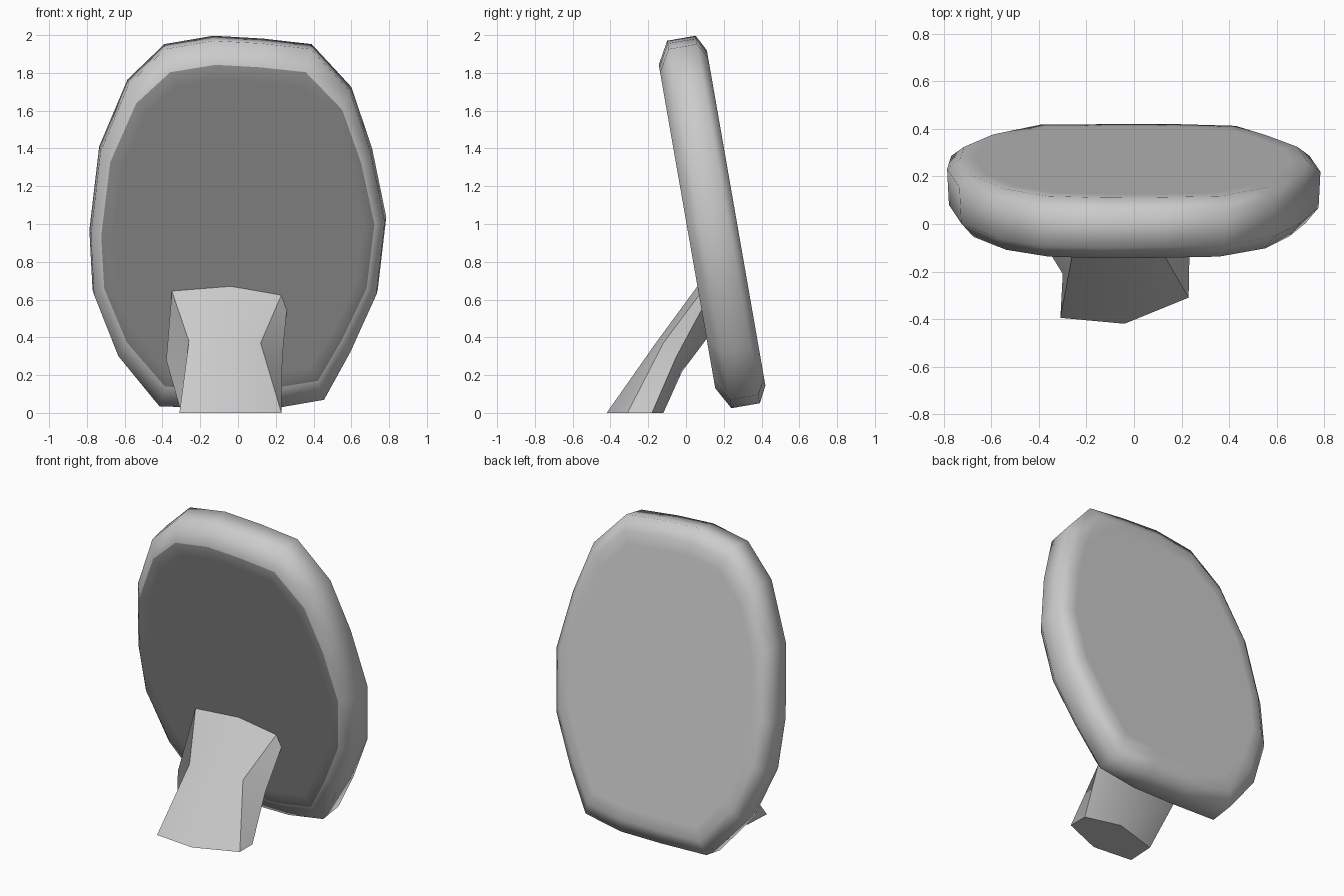
import bpy, bmesh, math
from mathutils import Vector

if "Cube" in bpy.data.objects:
    bpy.data.objects.remove(bpy.data.objects["Cube"])


def loft(name, rings, angle):
    """Skin a list of equal-length closed rings and cap both ends."""
    bm = bmesh.new()
    loops = [[bm.verts.new(p) for p in ring] for ring in rings]
    n = len(loops[0])
    for a, b in zip(loops, loops[1:]):
        for i in range(n):
            j = (i + 1) % n
            bm.faces.new((a[i], a[j], b[j], b[i]))
    bm.faces.new(loops[0])
    bm.faces.new(loops[-1])
    bmesh.ops.recalc_face_normals(bm, faces=bm.faces)
    mesh = bpy.data.meshes.new(name)
    bm.to_mesh(mesh)
    bm.free()
    obj = bpy.data.objects.new(name, mesh)
    bpy.context.collection.objects.link(obj)
    bpy.context.view_layer.objects.active = obj
    obj.select_set(True)
    bpy.ops.object.shade_smooth_by_angle(angle=math.radians(angle))
    obj.select_set(False)
    return obj


def grey(name, value):
    mat = bpy.data.materials.new(name)
    mat.diffuse_color = (value, value, value, 1)
    mat.use_nodes = True
    mat.node_tree.nodes["Principled BSDF"].inputs["Base Color"].default_value = mat.diffuse_color
    return mat


# Leaning oval panel: outline in its own plane (x across, v up the slope)
outline = [(-0.13, 0.985), (0.13, 0.97), (0.39, 0.94), (0.60, 0.71), (0.71, 0.38),
           (0.785, 0.01), (0.74, -0.38), (0.60, -0.69), (0.46, -0.945), (0.20, -0.99),
           (-0.10, -0.99), (-0.42, -0.98), (-0.64, -0.71), (-0.77, -0.38),
           (-0.787, -0.06), (-0.735, 0.39), (-0.585, 0.75), (-0.39, 0.94)]
centre = Vector((0, 0.07, 1.0))
up = Vector((0, -0.172, 0.985))
back = Vector((0, 0.985, 0.172))
# (depth along the panel normal, x scale, v scale): rounded rim with flat
# inner rings front and back
layers = [(-0.066, 0.84, 0.80), (-0.066, 0.92, 0.88), (0.0, 0.99, 1.0),
          (0.153, 1.0, 1.0), (0.198, 0.93, 0.912), (0.198, 0.85, 0.83)]
panel = loft("panel", [[centre + Vector((x * sx, 0, 0)) + up * (v * sv) + back * d
                        for x, v in outline] for d, sx, sv in layers], 85)

# Dark front face, light rim and back
panel.data.materials.append(grey("light_grey", 0.8))
panel.data.materials.append(grey("dark_grey", 0.25))
for face in panel.data.polygons:
    if face.normal.dot(back) < -0.95:
        face.material_index = 1

# Six-sided pinched support leg, its upper end buried in the panel
foot = [(-0.31, -0.395, 0), (-0.04, -0.42, 0), (0.23, -0.31, 0),
        (0.23, -0.18, 0), (0.0, -0.12, 0), (-0.30, -0.21, 0)]
waist = [(-0.26, -0.13, 0.38), (-0.06, -0.16, 0.37), (0.12, -0.12, 0.37),
         (0.235, -0.05, 0.30), (-0.07, -0.02, 0.22), (-0.38, -0.08, 0.28)]
head = [(-0.35, 0.06, 0.645), (-0.04, 0.06, 0.67), (0.23, 0.07, 0.625),
        (0.26, 0.09, 0.56), (-0.04, 0.13, 0.42), (-0.30, 0.11, 0.45)]
loft("support_leg", [foot, waist, head], 30)
